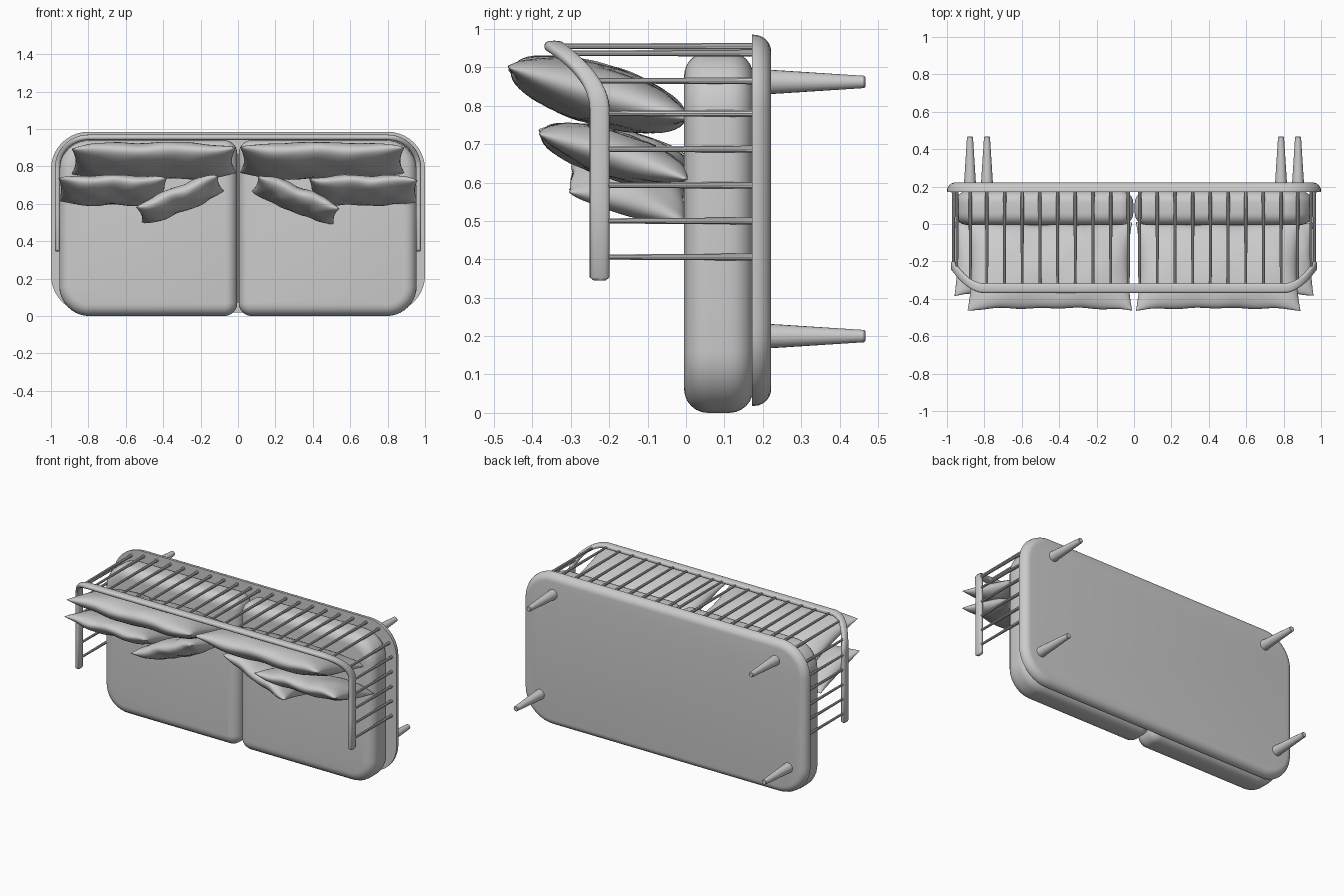
import bpy, bmesh
from math import sin, cos, pi, radians
from mathutils import Vector, Matrix, Euler

if "Cube" in bpy.data.objects:
    bpy.data.objects.remove(bpy.data.objects["Cube"])


def finish(name, bm, angle=35):
    bmesh.ops.recalc_face_normals(bm, faces=bm.faces)
    me = bpy.data.meshes.new(name)
    bm.to_mesh(me)
    bm.free()
    me.shade_smooth()
    me.set_sharp_from_angle(angle=radians(angle))
    ob = bpy.data.objects.new(name, me)
    bpy.context.collection.objects.link(ob)
    return ob


def loft(bm, rings):
    """Skin closed rings of points and cap both ends."""
    vs = [[bm.verts.new(p) for p in r] for r in rings]
    n = len(vs[0])
    for a, b in zip(vs, vs[1:]):
        for i in range(n):
            bm.faces.new((a[i], a[(i + 1) % n], b[(i + 1) % n], b[i]))
    bm.faces.new(vs[0])
    bm.faces.new(vs[-1])


def outline(x0, x1, z0, z1, radii, inset, y, seg=10):
    """Rounded rectangle in xz; radii start at (x1, z1) and run counter-clockwise."""
    pts = []
    corners = [(x1, z1, -1, -1), (x0, z1, 1, -1), (x0, z0, 1, 1), (x1, z0, -1, 1)]
    for k, ((cx, cz, sx, sz), r) in enumerate(zip(corners, radii)):
        for i in range(seg + 1):
            a = (k + i / seg) * pi / 2
            pts.append((cx + sx * r + (r - inset) * cos(a), y,
                        cz + sz * r + (r - inset) * sin(a)))
    return pts


def slab(name, rect, radii, profile):
    bm = bmesh.new()
    loft(bm, [outline(*rect, radii, d, y) for d, y in profile])
    return finish(name, bm)


# Base platform, sharp on the seat side and rounded underneath
R = 0.045
base_profile = [(0, 0.172)] + [(R * (1 - cos(t * pi / 12)), 0.177 + R * sin(t * pi / 12))
                               for t in range(7)]
slab("base_platform", (-1, 1, 0.018, 0.985), [0.2] * 4, base_profile)

# Seat cushions with soft edges
R = 0.062
edge = [(R * (1 - sin(t * pi / 12)), -0.005 + R * (1 - cos(t * pi / 12))) for t in range(7)]
edge += [(d, 0.17 - y) for d, y in reversed(edge)]
slab("seat_cushion_right", (0.004, 0.955, 0, 0.94), [0.16, 0.07, 0.07, 0.16], edge)
slab("seat_cushion_left", (-0.955, -0.004, 0, 0.94), [0.07, 0.16, 0.16, 0.07], edge)

# Tapered legs
for label, lx, lz in (("back", 0.786, 0.862), ("front", 0.877, 0.2)):
    for side, s in (("left", -1), ("right", 1)):
        bm = bmesh.new()
        loft(bm, [[(s * lx + r * cos(i * pi / 10), y, lz + r * sin(i * pi / 10))
                   for i in range(20)]
                  for r, y in ((0.032, 0.215), (0.016, 0.464), (0.013, 0.467))])
        finish(f"{label}_leg_{side}", bm)

# Rail centre line: arm, rising corner, back
CX, CZ, CR = 0.8, 0.79, 0.165


def corner(a):
    return Vector((CX + CR * cos(a), -0.225 - 0.118 * sin(a) ** 2, CZ + CR * sin(a)))


half = [(Vector((CX + CR, -0.225, z)), 0, k) for z, k in ((0.345, 0.6), (0.353, 1), (0.56, 1))]
half += [(corner(i * pi / 40), i * pi / 40, 1) for i in range(21)]
path = half + [(Vector((-p.x, p.y, p.z)), pi - a, k) for p, a, k in reversed(half)]
bm = bmesh.new()
rings = []
for p, a, k in path:
    ring = []
    for i in range(16):
        c, s = cos(i * pi / 8), sin(i * pi / 8)
        w = 0.0145 * k * abs(c) ** 0.7 * (1 if c > 0 else -1)
        h = 0.026 * k * abs(s) ** 0.7 * (1 if s > 0 else -1)
        ring.append(p + Vector((cos(a) * w, h, sin(a) * w)))
    rings.append(ring)
loft(bm, rings)
finish("back_and_arm_rail", bm, 50)

# Spindles joining the rail to the base
tops = [Vector((0.03 + 0.0946 * k, -0.343, CZ + CR)) for k in range(9)]
tops += [Vector((CX + CR, -0.225, z)) for z in (0.406, 0.5, 0.593, 0.687, 0.78)]
tops += [corner(radians(27)), corner(radians(63))]
bm = bmesh.new()
for t in tops:
    for s in (-1, 1):
        loft(bm, [[(s * t.x + r * cos(i * pi / 5), y, t.z + r * sin(i * pi / 5))
                   for i in range(10)] for r, y in ((0.007, t.y), (0.0095, 0.18))])
finish("rail_spindles", bm)


# Pillows: pinched edges, pointed corners and light creases
def pillow(name, size, centre, tilt, roll, seed):
    w, d, t = size
    n, m = 36, 24
    rot = Euler((radians(tilt), 0, 0)).to_matrix()
    rot = Matrix.Rotation(radians(roll), 3, 'Y') @ rot
    bm = bmesh.new()
    grids = []
    for side in (1, -1):
        g = {}
        for i in range(n + 1):
            for j in range(m + 1):
                rim = i in (0, n) or j in (0, m)
                if rim and side < 0:
                    g[i, j] = grids[0][i, j]
                    continue
                u, v = -cos(pi * i / n), -cos(pi * j / m)
                fill = max(0, (1 - u ** 4) * (1 - v * v)) ** 0.5
                crease = 0.004 * sin(11 * u + seed) * sin(5 * v + 3 * u + seed) * fill
                x = w / 2 * u * (1 - 0.05 * (1 - v * v))
                y = d / 2 * v * (1 - 0.06 * (1 - u ** 4) + 0.012 * sin(13 * u + seed))
                z = side * (t / 2 * fill + crease) + 0.006 * sin(7 * u + seed) * abs(v)
                g[i, j] = bm.verts.new(rot @ Vector((x, y, z)) + Vector(centre))
        for i in range(n):
            for j in range(m):
                bm.faces.new((g[i, j], g[i + 1, j], g[i + 1, j + 1], g[i, j + 1]))
        grids.append(g)
    return finish(name, bm, 80)


for side, s in (("left", -1), ("right", 1)):
    pillow(f"back_pillow_{side}", (0.88, 0.49, 0.155), (s * 0.45, -0.228, 0.83), -16, 0, 1 + s)
    pillow(f"arm_pillow_{side}", (0.58, 0.41, 0.12), (s * 0.67, -0.188, 0.672), -17, 0, 2.5 + s)
    pillow(f"scatter_pillow_{side}", (0.47, 0.32, 0.115), (s * 0.31, -0.152, 0.625),
           -16, s * 22, 4 + s)
